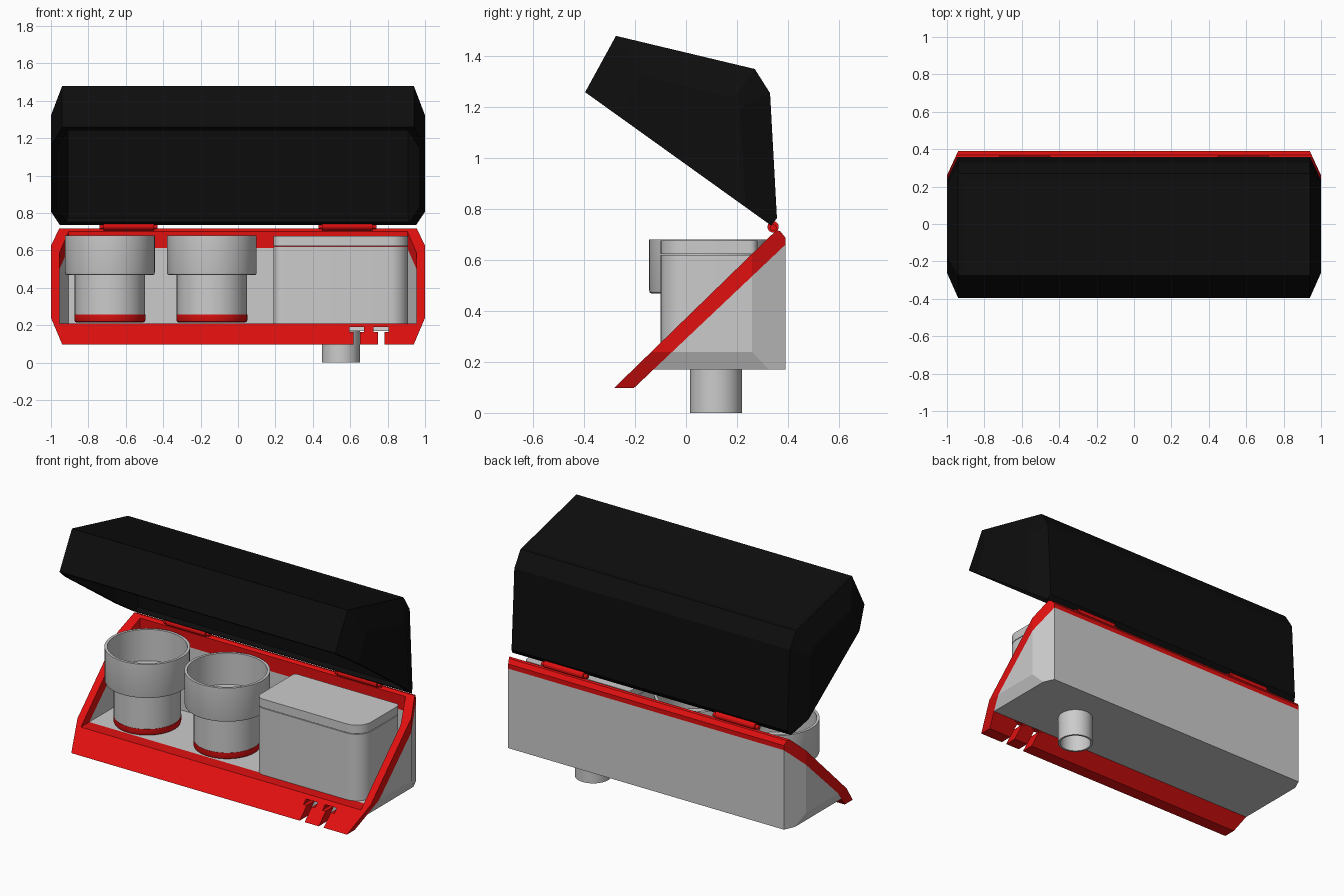
import bpy, bmesh, math
from mathutils import Vector, Matrix

if "Cube" in bpy.data.objects:
    bpy.data.objects.remove(bpy.data.objects["Cube"])


def material(name, rgb):
    m = bpy.data.materials.new(name)
    m.diffuse_color = (*rgb, 1)
    m.use_nodes = True
    m.node_tree.nodes["Principled BSDF"].inputs["Base Color"].default_value = m.diffuse_color
    return m


RED = material("red", (0.75, 0.005, 0.005))
BLACK = material("black", (0.004, 0.004, 0.004))


def finish(name, bm, mat=None, smooth=False):
    bmesh.ops.recalc_face_normals(bm, faces=bm.faces[:])
    me = bpy.data.meshes.new(name)
    bm.to_mesh(me)
    bm.free()
    ob = bpy.data.objects.new(name, me)
    bpy.context.collection.objects.link(ob)
    if mat:
        me.materials.append(mat)
    if smooth:
        me.shade_smooth()
        me.set_sharp_from_angle(angle=math.radians(35))
    return ob


def cut(ob, cutter):
    cutter.hide_render = True
    mod = ob.modifiers.new("cut", 'BOOLEAN')
    mod.operation, mod.solver, mod.object = 'DIFFERENCE', 'EXACT', cutter
    with bpy.context.temp_override(object=ob, active_object=ob, selected_objects=[ob]):
        bpy.ops.object.modifier_apply(modifier=mod.name)


def discard(ob):
    bpy.data.objects.remove(ob, do_unlink=True)


def convex(planes):
    """Solid bounded by planes (nx, ny, nz, d); planes with nx are mirrored in x."""
    bm = bmesh.new()
    bmesh.ops.create_cube(bm, size=6)
    for nx, ny, nz, d in planes:
        for s in ((1, -1) if nx else (1,)):
            n = Vector((nx * s, ny, nz))
            bmesh.ops.bisect_plane(bm, geom=bm.verts[:] + bm.edges[:] + bm.faces[:], dist=1e-6,
                                   plane_co=n * d / n.length_squared, plane_no=n, clear_outer=True)
            bmesh.ops.holes_fill(bm, edges=[e for e in bm.edges if e.is_boundary], sides=0)
    bmesh.ops.recalc_face_normals(bm, faces=bm.faces[:])
    return bm


def line(p, q, off=0):
    """Half-plane (ny, nz, d) to the left of p->q in the yz plane, pushed out by off."""
    n = Vector((-(q[1] - p[1]), q[0] - p[0])).normalized()
    return n.x, n.y, n.dot(Vector(p)) + off


def side(l):
    return (0, *l)


def chamfer(l, depth, x0, x1):
    """End chamfer from edge line l at x0 to depth inside it at x1."""
    w = x1 - x0
    return depth, w * l[0], w * l[1], depth * x0 + w * l[2]


def lathe(name, profile, at, mat=None, axis='Z'):
    bm = bmesh.new()
    vs = [bm.verts.new((r, 0, z)) for r, z in profile]
    es = [bm.edges.new(p) for p in zip(vs, vs[1:])]
    bmesh.ops.spin(bm, geom=vs + es, cent=(0, 0, 0), axis=(0, 0, 1),
                   angle=math.tau, steps=48, use_duplicate=False)
    bmesh.ops.remove_doubles(bm, verts=bm.verts[:], dist=1e-5)
    if axis == 'X':
        bm.transform(Matrix.Rotation(math.pi / 2, 4, 'Y'))
    bm.transform(Matrix.Translation(at))
    return finish(name, bm, mat, True)


def block(name, lo, hi):
    bm = bmesh.new()
    bmesh.ops.create_cube(bm, size=1)
    bm.transform(Matrix.Translation([(a + b) / 2 for a, b in zip(lo, hi)])
                 @ Matrix.Diagonal([b - a for a, b in zip(lo, hi)] + [1]))
    return finish(name, bm)


# Shared planes of the base: slanted faces, back, bottom and end chamfers
upper = line((-0.282, 0.098), (0.36, 0.722))
lower = line((-0.204, 0.098), (0.39, 0.66))
back = (1, 0, 0.39)
foot = (0, -1, -0.098)
ends = [(1, 0, 0, 1.0), chamfer(back, 0.13, 0.94, 1), chamfer(foot, 0.142, 0.94, 1)]

# Cavity that hollows both the bin and its frame
inner_back = (1, 0, 0.34)
cavity = finish("cavity_cutter", convex([
    (1, 0, 0, 0.955), side(inner_back), (0, 0, -1, -0.21), (0, 0, 1, 1.2), (0, -1, 0, 0.6),
    chamfer(inner_back, 0.12, 0.905, 0.955)]))

# Grey bin
bin_ob = finish("bin", convex(ends + [side(back), side(lower), (0, 0, -1, -0.17)]))
cut(bin_ob, cavity)

# Red slanted frame with rounded back top edge
below = tuple(-v for v in lower)
frame = finish("frame", convex(ends + [
    side(back), side(foot), side(upper), side(below),
    side(line((0.35, 0.718), (0.375, 0.712))), side(line((0.368, 0.716), (0.39, 0.688)))]), RED)
cut(frame, cavity)
discard(cavity)

# Two T-shaped cable slots in the front lip
for cx in (0.635, 0.765):
    for w, z0, z1 in ((0.017, 0.0, 0.17), (0.04, 0.165, 0.19)):
        slot = block("slot_cutter", (cx - w, -0.5, z0), (cx + w, 0.1, z1))
        cut(frame, slot)
        discard(slot)

# Black lid: chamfered shell, open along the slanted rim
lid_pts = [(-0.396, 1.259), (-0.275, 1.48), (0.27, 1.35), (0.33, 1.255), (0.357, 0.765), (0.335, 0.735)]
depths = [0.165, 0.13, 0.13, 0.12]


def lid_planes(t, rim_off):
    ls = [line(p, q, -t) for p, q in zip(lid_pts, lid_pts[1:])]
    rim = line(lid_pts[-1], lid_pts[0], rim_off)
    return ([side(l) for l in ls + [rim]] + [(1, 0, 0, 1 - t)]
            + [chamfer(l, d, 0.94 - t, 1 - t) for l, d in zip(ls, depths)])


bm = convex(lid_planes(0, 0))
top_n = Vector(side(line(lid_pts[1], lid_pts[2]))[:3])
top = max(bm.faces, key=lambda f: f.normal.dot(top_n))
bmesh.ops.inset_individual(bm, faces=[top], thickness=0.04, depth=-0.006)
lid = finish("lid", bm, BLACK)
hollow = finish("lid_cutter", convex(lid_planes(0.03, 0.2)))
cut(lid, hollow)
discard(hollow)

# Hinges
for s in (-1, 1):
    lathe("hinge_knuckle", [(0, -0.135), (0.022, -0.135), (0.022, 0.135), (0, 0.135)],
          (0.585 * s, 0.342, 0.73), RED, 'X')
    lathe("hinge_pin", [(0, -0.155), (0.013, -0.155), (0.013, 0.155), (0, 0.155)],
          (0.585 * s, 0.342, 0.727), RED, 'X')

# Stepped cups on red pads
for cx in (-0.685, -0.14):
    lathe("cup", [(0, 0.255), (0.188, 0.255), (0.188, 0.468), (0.228, 0.468), (0.237, 0.472),
                  (0.24, 0.482), (0.24, 0.68), (0.224, 0.68), (0.224, 0.487), (0.173, 0.487),
                  (0.173, 0.27), (0, 0.27)], (cx, 0.095, 0))
    lathe("cup_pad", [(0, 0.215), (0.178, 0.215), (0.186, 0.219), (0.19, 0.228), (0.19, 0.257),
                      (0, 0.257)], (cx, 0.095, 0), RED)


# Container with rounded front corners and a separate cap
def rounded_box(name, x0, x1, y0, y1, z0, z1, radii):
    bm = bmesh.new()
    pts = []
    corners = [(x0, y0, 1, 1), (x1, y0, -1, 1), (x1, y1, -1, -1), (x0, y1, 1, -1)]
    for k, ((x, y, sx, sy), r) in enumerate(zip(corners, radii)):
        for i in range(9):
            a = math.pi + (k + i / 8) * math.pi / 2
            pts.append((x + sx * r + r * math.cos(a), y + sy * r + r * math.sin(a), z0))
    f = bm.faces.new([bm.verts.new(p) for p in pts])
    ext = bmesh.ops.extrude_face_region(bm, geom=[f])["geom"]
    bmesh.ops.translate(bm, vec=(0, 0, z1 - z0), verts=[v for v in ext if isinstance(v, bmesh.types.BMVert)])
    return finish(name, bm, None, True)


radii = (0.05, 0.1, 0.03, 0.02)
rounded_box("container", 0.19, 0.91, -0.10, 0.28, 0.205, 0.62, radii)
rounded_box("container_cap", 0.19, 0.91, -0.10, 0.28, 0.624, 0.677, radii)

# Drain pipe under the bin
lathe("drain_pipe", [(0, 0.19), (0.102, 0.19), (0.102, 0), (0.09, 0), (0.09, 0.165), (0, 0.165)],
      (0.55, 0.118, 0))
